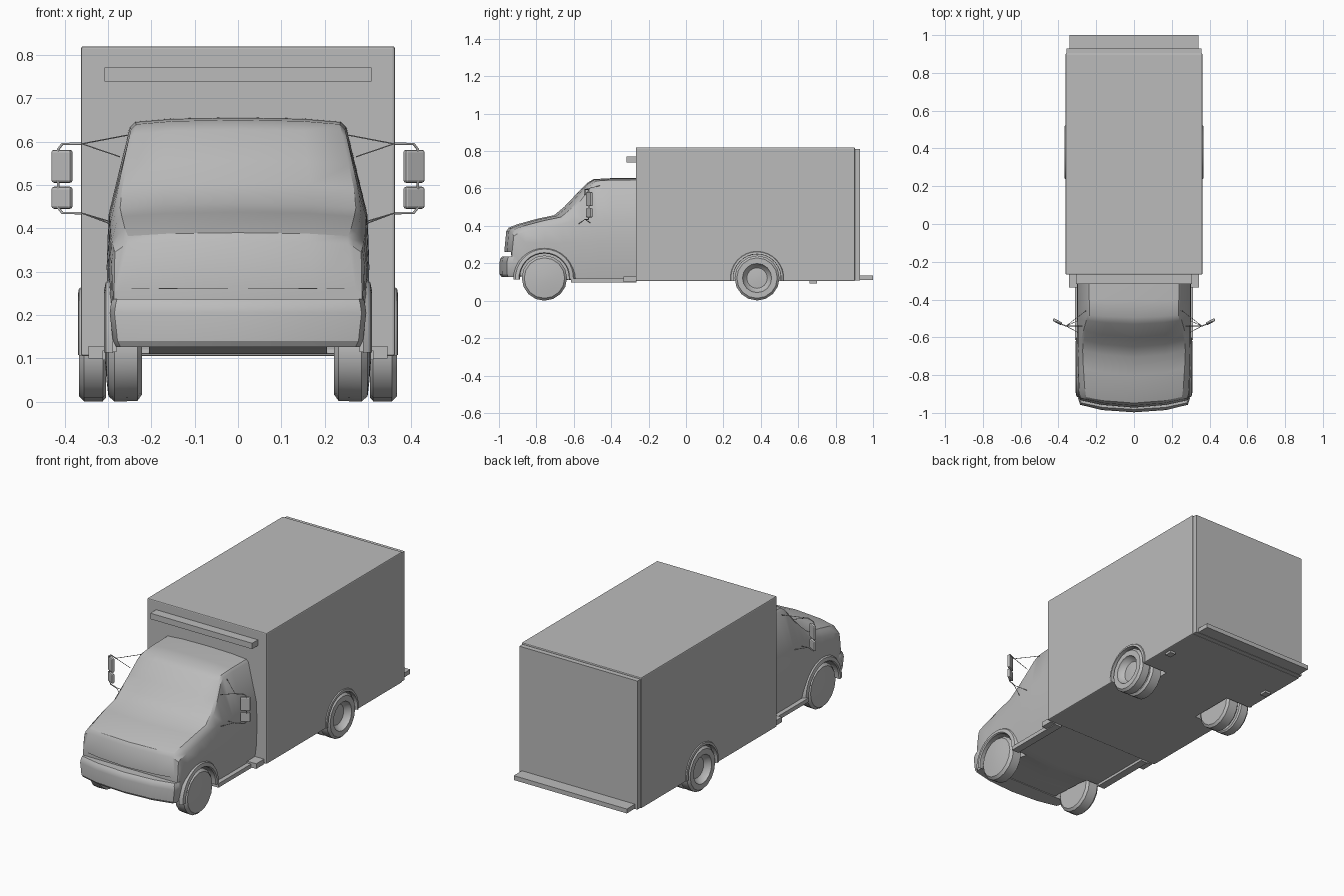
import bpy, bmesh, math
from mathutils import Vector

if "Cube" in bpy.data.objects:
    bpy.data.objects.remove(bpy.data.objects["Cube"])

grey = bpy.data.materials.new("plain_grey")
grey.use_nodes = True
grey.diffuse_color = (0.5, 0.5, 0.5, 1)
grey.node_tree.nodes["Principled BSDF"].inputs["Base Color"].default_value = (0.5, 0.5, 0.5, 1)


def finish(bm, name, smooth=None):
    bmesh.ops.recalc_face_normals(bm, faces=bm.faces)
    mesh = bpy.data.meshes.new(name)
    bm.to_mesh(mesh)
    bm.free()
    ob = bpy.data.objects.new(name, mesh)
    bpy.context.scene.collection.objects.link(ob)
    mesh.materials.append(grey)
    if smooth:
        bpy.ops.object.select_all(action='DESELECT')
        ob.select_set(True)
        bpy.context.view_layer.objects.active = ob
        bpy.ops.object.shade_smooth_by_angle(angle=math.radians(smooth))
    return ob


def box(name, x0, x1, y0, y1, z0, z1, bevel=0):
    bm = bmesh.new()
    bmesh.ops.create_cube(bm, size=1)
    for v in bm.verts:
        v.co = ((x0 + x1) / 2 + v.co.x * (x1 - x0), (y0 + y1) / 2 + v.co.y * (y1 - y0),
                (z0 + z1) / 2 + v.co.z * (z1 - z0))
    ob = finish(bm, name)
    if bevel:
        mod = ob.modifiers.new("bevel", 'BEVEL')
        mod.width, mod.segments = bevel, 2
    return ob


def skin(bm, rows, closed=True):
    """Bridge successive rows of points with quads."""
    rings = [[bm.verts.new(p) for p in row] for row in rows]
    n = len(rings[0])
    for a, b in zip(rings, rings[1:]):
        for i in range(n if closed else n - 1):
            j = (i + 1) % n
            bm.faces.new((a[i], a[j], b[j], b[i]))
    return rings


def lathe(name, side, y, z, profile, sides=16, start=0, sweep=2 * math.pi, smooth=35):
    """Turn (x, radius) points about an axle; a partial sweep makes an arch."""
    bm = bmesh.new()
    full = sweep > 6
    rows = []
    for x, r in profile:
        rows.append([(side * x, y + r * math.cos(start + sweep * k / sides),
                      z + r * math.sin(start + sweep * k / sides))
                     for k in range(sides if full else sides + 1)])
    rings = skin(bm, rows, full)
    if full:
        bm.faces.new(rings[0])
        bm.faces.new(rings[-1])
    return finish(bm, name, smooth)


def cut(target, cutter):
    cutter.hide_render = True
    cutter.hide_viewport = True
    cutter.display_type = 'WIRE'
    mod = target.modifiers.new("wheel_well", 'BOOLEAN')
    mod.operation, mod.object, mod.solver = 'DIFFERENCE', cutter, 'EXACT'


def tube(name, points, r=0.002):
    curve = bpy.data.curves.new(name, 'CURVE')
    curve.dimensions = '3D'
    curve.bevel_depth, curve.bevel_resolution = r, 1
    spline = curve.splines.new('POLY')
    spline.points.add(len(points) - 1)
    for p, co in zip(spline.points, points):
        p.co = (*co, 1)
    ob = bpy.data.objects.new(name, curve)
    curve.materials.append(grey)
    bpy.context.scene.collection.objects.link(ob)


# Cab: sections of y, floor z, lower width, belt z, belt width, top width, top z
stations = [
    (-0.265, 0.11, 0.303, 0.43, 0.299, 0.250, 0.656),
    (-0.40, 0.11, 0.303, 0.43, 0.299, 0.249, 0.655),
    (-0.495, 0.11, 0.303, 0.43, 0.299, 0.247, 0.650),
    (-0.53, 0.11, 0.303, 0.43, 0.298, 0.252, 0.628),
    (-0.60, 0.11, 0.302, 0.43, 0.297, 0.268, 0.556),
    (-0.65, 0.11, 0.301, 0.425, 0.296, 0.279, 0.503),
    (-0.705, 0.12, 0.300, 0.41, 0.295, 0.284, 0.457),
    (-0.80, 0.125, 0.299, 0.39, 0.294, 0.280, 0.437),
    (-0.90, 0.13, 0.297, 0.37, 0.291, 0.273, 0.409),
    (-0.948, 0.135, 0.293, 0.355, 0.287, 0.266, 0.390),
    (-0.961, 0.135, 0.290, 0.345, 0.284, 0.266, 0.370),
    (-0.972, 0.135, 0.288, 0.25, 0.286, 0.284, 0.262),
]
rows = []
for y, zb, ww, zm, wm, wt, zt in stations:
    drop = min(0.022, (zt - zm) * 0.5)
    half = [(ww - 0.015, zb), (ww - 0.004, 0.19), (ww, min(0.31, zm - 0.04)), (wm, zm),
            (wt, zt - drop), (wt - 0.012, zt - drop * 0.45), (wt * 0.6, zt - drop * 0.12)]
    pts = [(0, zb)] + half + [(0, zt)] + [(-x, z) for x, z in reversed(half)]
    bow = 0.045 * min(1, max(0, (-0.4 - y) / 0.2))
    rows.append([(x, y + bow * (x / 0.3) ** 2, z) for x, z in pts])
bm = bmesh.new()
ends = skin(bm, rows)
bm.faces.new(ends[0])
bm.faces.new(ends[-1])
cab = finish(bm, "cab", 32)

# Front bumper wrapping round the nose
outline = [(-0.288, -0.885), (-0.296, -0.925), (-0.285, -0.957), (-0.17, -0.985), (0, -0.997)]
outline += [(-x, y) for x, y in reversed(outline[:-1])]
rows = [[(x * s, -0.885 + (y + 0.885) * d, z) for x, y in outline]
        for s, d, z in ((0.95, 0.9, 0.126), (0.975, 0.99, 0.14), (1, 1, 0.205),
                        (0.99, 0.96, 0.225), (0.98, 0.86, 0.237))]
bm = bmesh.new()
ends = skin(bm, rows)
bm.faces.new(ends[0])
bm.faces.new(ends[-1])
finish(bm, "front_bumper", 30)

# Cargo body
body = box("cargo_body", -0.362, 0.362, -0.268, 0.903, 0.105, 0.82, 0.005)
box("rear_door_frame", -0.357, 0.357, 0.9, 0.93, 0.108, 0.811)
box("rear_step", -0.342, 0.342, 0.9, 1.0, 0.11, 0.134)
box("marker_light_bar", -0.308, 0.308, -0.318, -0.265, 0.739, 0.771)

front_y, rear_y, axle_z = -0.757, 0.38, 0.121
for s, label in ((1, "left"), (-1, "right")):
    # Wheels
    lathe(label + "_front_wheel", s, front_y, axle_z,
          [(0.222, 0.06), (0.222, 0.105), (0.232, 0.119), (0.285, 0.121), (0.299, 0.108),
           (0.303, 0.075), (0.307, 0.025)])
    lathe(label + "_rear_outer_wheel", s, rear_y, axle_z,
          [(0.305, 0.06), (0.305, 0.112), (0.312, 0.12), (0.355, 0.12), (0.367, 0.108),
           (0.367, 0.078), (0.352, 0.073), (0.335, 0.055), (0.338, 0.02)])
    lathe(label + "_rear_inner_wheel", s, rear_y, axle_z,
          [(0.222, 0.06), (0.222, 0.105), (0.232, 0.119), (0.286, 0.12), (0.296, 0.108)])
    # Wheel wells
    cut(cab, lathe(label + "_front_well_cutter", s, front_y, axle_z,
                   [(0.205, 0.133), (0.4, 0.133)], 24, smooth=None))
    cut(body, lathe(label + "_rear_well_cutter", s, rear_y, axle_z,
                    [(0.205, 0.129), (0.4, 0.129)], 24, smooth=None))
    # Arch flares
    lathe(label + "_front_arch", s, front_y, axle_z,
          [(0.288, 0.166), (0.305, 0.155), (0.309, 0.136), (0.303, 0.131), (0.28, 0.132)],
          16, -0.05, math.pi + 0.1)
    lathe(label + "_rear_arch", s, rear_y, axle_z,
          [(0.36, 0.144), (0.367, 0.14), (0.369, 0.128), (0.35, 0.127)],
          16, -0.1, math.pi + 0.2)
    # Sill and entry step
    a, b = sorted((s * 0.27, s * 0.313))
    box(label + "_sill", a, b, -0.615, -0.265, 0.096, 0.118)
    a, b = sorted((s * 0.28, s * 0.345))
    box(label + "_entry_step", a, b, -0.335, -0.265, 0.1, 0.128)
    a, b = sorted((s * 0.305, s * 0.34))
    box(label + "_side_marker", a, b, 0.66, 0.7, 0.093, 0.108)
    # Mirrors on a tubular bracket
    tube(label + "_mirror_bracket", [(s * x, y, z) for x, y, z in (
        (0.36, -0.54, 0.595), (0.405, -0.522, 0.595), (0.415, -0.518, 0.582),
        (0.415, -0.518, 0.448), (0.405, -0.522, 0.435), (0.36, -0.54, 0.435))], 0.003)
    for k, (end, z) in enumerate((((0.255, -0.46, 0.615), 0.595), ((0.272, -0.54, 0.565), 0.595),
                                  ((0.293, -0.575, 0.41), 0.435), ((0.293, -0.51, 0.415), 0.435))):
        tube(f"{label}_mirror_strut_{k + 1}",
             [(s * 0.36, -0.54, z), (s * end[0], end[1], end[2])], 0.0015)
    for part, z0, z1 in (("main", 0.505, 0.581), ("wide_angle", 0.445, 0.496)):
        mirror = box(f"{label}_{part}_mirror", -0.026, 0.026, -0.008, 0.008,
                     (z0 - z1) / 2, (z1 - z0) / 2, 0.006)
        mirror.location = (s * 0.406, -0.517, (z0 + z1) / 2)
        mirror.rotation_euler.z = s * 0.5
